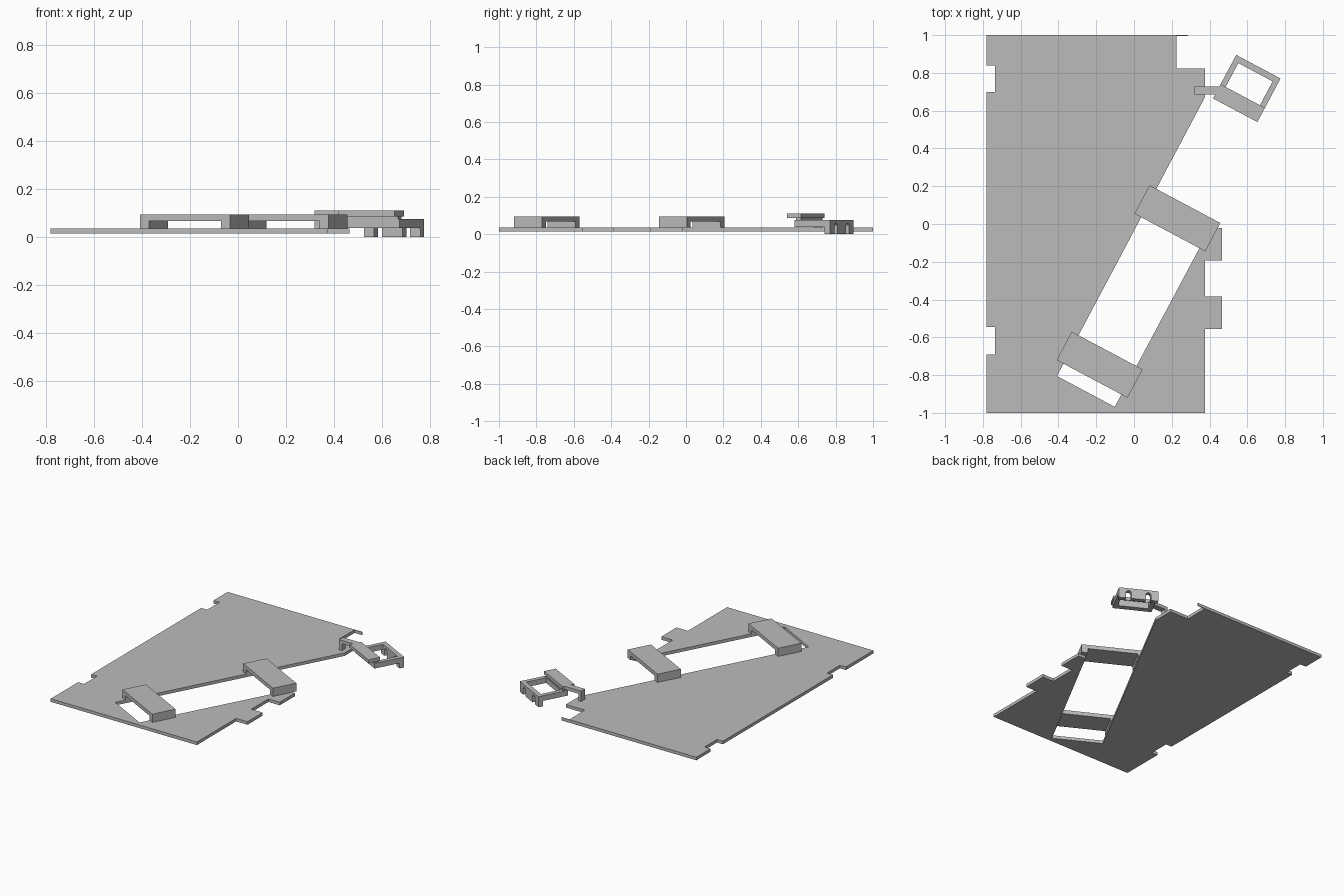
import bpy, bmesh, math
from mathutils import Matrix, Vector

if "Cube" in bpy.data.objects:
    bpy.data.objects.remove(bpy.data.objects["Cube"])

grey = bpy.data.materials.new("plain grey")
grey.diffuse_color = (0.5, 0.5, 0.5, 1)
grey.use_nodes = True
grey.node_tree.nodes["Principled BSDF"].inputs["Base Color"].default_value = grey.diffuse_color

TILT = math.radians(-28)  # slot, bridges and clip share this turn


def prism(name, pts, depth, matrix=Matrix()):
    """Closed outline in local xy, extruded by depth along local z."""
    bm = bmesh.new()
    face = bm.faces.new([bm.verts.new((x, y, 0)) for x, y in pts])
    top = bmesh.ops.extrude_face_region(bm, geom=[face])["geom"]
    bmesh.ops.translate(bm, vec=(0, 0, depth),
                        verts=[g for g in top if isinstance(g, bmesh.types.BMVert)])
    bmesh.ops.transform(bm, matrix=matrix, verts=bm.verts)
    bmesh.ops.recalc_face_normals(bm, faces=bm.faces)
    mesh = bpy.data.meshes.new(name)
    bm.to_mesh(mesh)
    bm.free()
    mesh.materials.append(grey)
    obj = bpy.data.objects.new(name, mesh)
    bpy.context.collection.objects.link(obj)
    return obj


def box(name, x0, x1, y0, y1, z0, z1, frame=Matrix()):
    return prism(name, [(x0, y0), (x1, y0), (x1, y1), (x0, y1)], z1 - z0,
                 frame @ Matrix.Translation((0, 0, z0)))


def turned(x, y):
    return Matrix.Translation((x, y, 0)) @ Matrix.Rotation(TILT, 4, 'Z')


# Base plate: notched left edge, tabs on the right, slanted open slot
Z0, Z1 = 0.014, 0.036
outline = [
    (-0.782, -1), (0.375, -1), (0.375, -0.557), (0.465, -0.557), (0.465, -0.385),
    (0.375, -0.385), (0.375, -0.192), (0.465, -0.192), (0.465, -0.02), (0.404, -0.02),
    (-0.102, -0.968), (-0.408, -0.805), (0.375, 0.67), (0.375, 0.822), (0.225, 0.822),
    (0.225, 1), (-0.782, 1), (-0.782, 0.84), (-0.735, 0.84), (-0.735, 0.70),
    (-0.782, 0.70), (-0.782, -0.545), (-0.735, -0.545), (-0.735, -0.69), (-0.782, -0.69)]
prism("base_plate", outline, Z1 - Z0, Matrix.Translation((0, 0, Z0)))
box("plate_edge_strip", 0.225, 0.285, 0.996, 1, Z0, Z1)

# Bridges over the slot: a flat deck with a short leg at each end
bridge = [(-0.2125, Z1), (-0.17, Z1), (-0.17, 0.067), (0.17, 0.067), (0.17, Z1),
          (0.2125, Z1), (0.2125, 0.095), (-0.2125, 0.095)]
upright = Matrix.Rotation(math.pi / 2, 4, 'X')
for name, x, y in (("upper_bridge", 0.23, 0.03), ("lower_bridge", -0.182, -0.745)):
    prism(name, bridge, 0.17, turned(x, y) @ Matrix.Translation((0, 0.085, 0)) @ upright)

# Clip frame: two side rails, front rail and raised front bar
clip = turned(0.597, 0.717)
H = 0.133
for side, x0, x1 in (("left", -H, -H + 0.03), ("right", H - 0.03, H)):
    box("clip_rail_" + side, x0, x1, -0.05, 0.10, 0.038, 0.075, clip)
box("clip_front_rail", -H, H, -0.085, -0.045, 0.038, 0.075, clip)
box("clip_bar_spacer", -H + 0.01, H - 0.01, -0.08, -0.05, 0.075, 0.086, clip)
box("clip_front_bar", -H, H, -0.13, -0.045, 0.086, 0.11, clip)

# Clip back wall with two round-topped openings
wall = [(-H, 0.075), (-H, 0)]
for cx in (-0.067, 0.067):
    wall.append((cx - 0.018, 0))
    for i in range(9):
        a = math.pi * (1 - i / 8)
        wall.append((cx + 0.018 * math.cos(a), 0.04 + 0.018 * math.sin(a)))
    wall.append((cx + 0.018, 0))
wall += [(H, 0), (H, 0.075)]
prism("clip_back_wall", wall, 0.033, clip @ Matrix.Translation((0, 0.131, 0)) @ upright)

# Arm joining the clip to the plate
box("arm", 0.32, 0.47, 0.685, 0.728, 0.086, 0.11)
box("arm_foot", 0.32, 0.342, 0.685, 0.728, Z1, 0.086)
